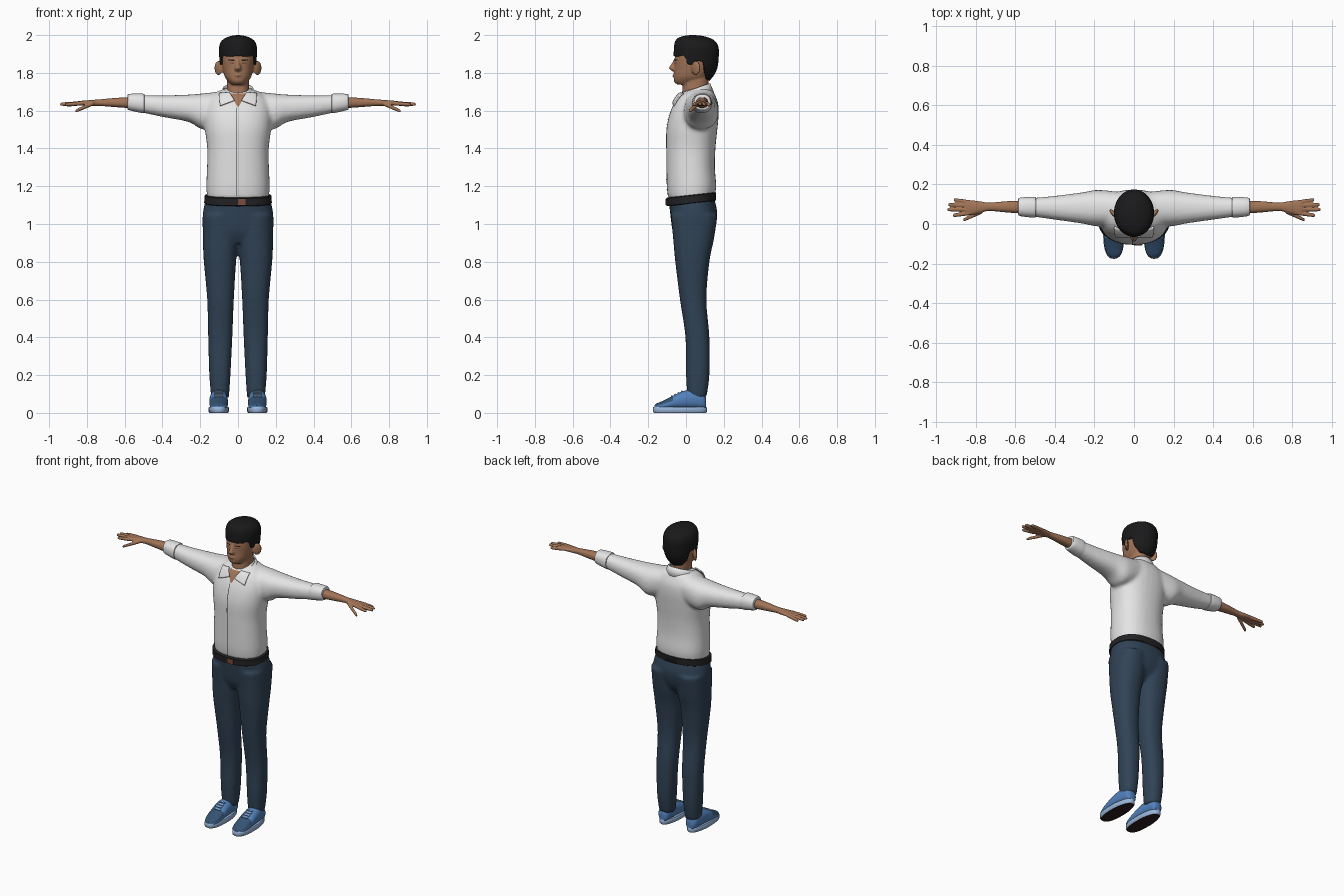
import bpy, bmesh
from math import sin, cos, pi, radians
from mathutils import Matrix, Vector

if "Cube" in bpy.data.objects:
    bpy.data.objects.remove(bpy.data.objects["Cube"])


def material(name, *rgb):
    m = bpy.data.materials.new(name)
    m.use_nodes = True
    m.diffuse_color = (*rgb, 1)
    bsdf = next(n for n in m.node_tree.nodes if n.type == 'BSDF_PRINCIPLED')
    bsdf.inputs["Base Color"].default_value = (*rgb, 1)
    bsdf.inputs["Roughness"].default_value = 0.7
    return m


SKIN = material("skin", .36, .175, .095)
LIP = material("reddish brown", .2, .07, .045)
SHIRT = material("white cloth", .78, .78, .78)
DENIM = material("navy trousers", .03, .056, .092)
HAIR = material("black hair", .01, .01, .011)
BELT = material("black leather", .016, .016, .018)
BLUE = material("shoe blue", .085, .22, .5)
NAVY = material("shoe navy", .035, .085, .17)
PALE = material("pale blue rubber", .32, .47, .7)
SOLE = material("dark sole", .03, .012, .015)


def ring(axis, pos, a0, a1, b0, b1, e=2.3, n=32):
    """Superellipse across an axis; a and b are the other two axes in order."""
    pts = []
    for i in range(n):
        t = 2 * pi * i / n
        c, s = cos(t), sin(t)
        a = (a0 + a1) / 2 + (a1 - a0) / 2 * abs(c) ** (2 / e) * (1 if c > 0 else -1)
        b = (b0 + b1) / 2 + (b1 - b0) / 2 * abs(s) ** (2 / e) * (1 if s > 0 else -1)
        p = [a, b]
        p.insert("xyz".index(axis), pos)
        pts.append(p)
    return pts


def resample(rows, k=4):
    """Smooth interpolation between table rows."""
    out = []
    for i in range(len(rows) - 1):
        p0, p1, p2 = rows[max(i - 1, 0)], rows[i], rows[i + 1]
        p3 = rows[min(i + 2, len(rows) - 1)]
        for j in range(k):
            t = j / k
            out.append([b + t / 2 * (c - a + t * (2*a - 5*b + 4*c - d + t * (3*(b - c) + d - a)))
                        for a, b, c, d in zip(p0, p1, p2, p3)])
    return out + [list(rows[-1])]


def loft(bm, axis, rows, e=2.3, k=4, flip=False, n=32):
    loops = []
    for row in resample(rows, k):
        pts = ring(axis, *row, e=e, n=n)
        loops.append([bm.verts.new((-x if flip else x, y, z)) for x, y, z in pts])
    for lo, hi in zip(loops, loops[1:]):
        for i in range(n):
            bm.faces.new((lo[i], lo[(i + 1) % n], hi[(i + 1) % n], hi[i]))
    bm.faces.new(loops[0][::-1])
    bm.faces.new(loops[-1])


def finish(bm, name, *mats, voxel=0, smooth=4, mirror=False, rule=None, recalc=True):
    if recalc:
        bmesh.ops.recalc_face_normals(bm, faces=bm.faces[:])
    if rule:
        for f in bm.faces:
            f.material_index = rule(f)
    me = bpy.data.meshes.new(name)
    bm.to_mesh(me)
    bm.free()
    for m in mats:
        me.materials.append(m)
    me.shade_smooth()
    me.set_sharp_from_angle(angle=radians(45))
    ob = bpy.data.objects.new(name, me)
    bpy.context.collection.objects.link(ob)
    if voxel:
        r = ob.modifiers.new("blend", 'REMESH')
        r.mode, r.voxel_size, r.use_smooth_shade = 'VOXEL', voxel, True
        s = ob.modifiers.new("soften", 'SMOOTH')
        s.factor, s.iterations = 0.5, smooth
    if mirror:
        ob.modifiers.new("mirror", 'MIRROR')
    return ob


def patch(name, corners, target, mat, lift=.003, thick=0, mirror=True, n=10):
    """Thin four-cornered plate (x, z) laid on the front of the target."""
    bm = bmesh.new()
    a, b, c, d = [Vector((x, -.4, z)) for x, z in corners]
    g = [[bm.verts.new(a.lerp(b, i / n).lerp(d.lerp(c, i / n), j / n)) for i in range(n + 1)]
         for j in range(n + 1)]
    for j in range(n):
        for i in range(n):
            bm.faces.new((g[j][i], g[j][i + 1], g[j + 1][i + 1], g[j + 1][i]))
    ob = finish(bm, name, mat, recalc=False)
    w = ob.modifiers.new("wrap", 'SHRINKWRAP')
    w.target, w.wrap_method, w.wrap_mode = target, 'PROJECT', 'ABOVE_SURFACE'
    w.use_project_y, w.use_positive_direction, w.offset = True, True, lift
    if thick:
        ob.modifiers.new("thickness", 'SOLIDIFY').thickness = thick
    if mirror:
        ob.modifiers.new("mirror", 'MIRROR')
    return ob


# Shirt: torso and both sleeves blended together
bm = bmesh.new()
loft(bm, 'z', [(z, -w, w, f, b) for z, w, f, b in [
    (1.135, .163, -.095, .15), (1.2, .168, -.102, .16), (1.3, .164, -.104, .153),
    (1.4, .163, -.105, .156), (1.5, .175, -.104, .166), (1.58, .18, -.088, .173),
    (1.64, .17, -.063, .17), (1.68, .14, -.038, .155), (1.705, .1, -.005, .14),
    (1.722, .05, .03, .11)]])
for flip in (False, True):
    loft(bm, 'x', [(.06, .0, .16, 1.54, 1.705), (.18, -.012, .172, 1.5, 1.692),
                   (.26, .002, .16, 1.54, 1.685), (.4, .022, .142, 1.567, 1.681),
                   (.53, .04, .13, 1.595, 1.683)], flip=flip)
shirt = finish(bm, "shirt", SHIRT, voxel=.01, smooth=7)

# Rolled cuffs
bm = bmesh.new()
loft(bm, 'x', [(.495, .038, .132, 1.59, 1.685), (.505, .032, .137, 1.587, 1.69),
               (.575, .04, .133, 1.602, 1.689), (.585, .05, .123, 1.61, 1.68)], k=3)
finish(bm, "rolled_cuffs", SHIRT, mirror=True)

# Collar band, open at the front and higher at the back
bm = bmesh.new()
rows = []
for r, z in ((.098, 1.665), (.086, 1.695), (.077, 1.716)):
    row = []
    for i in range(41):
        a = radians(22 + 316 * i / 40)
        row.append(bm.verts.new((r * sin(a), .047 - r * cos(a), z - .028 * cos(a))))
    rows.append(row)
for lo, hi in zip(rows, rows[1:]):
    for i in range(40):
        bm.faces.new((lo[i], lo[i + 1], hi[i + 1], hi[i]))
collar = finish(bm, "collar_band", SHIRT)
m = collar.modifiers.new("thickness", 'SOLIDIFY')
m.thickness, m.offset = .008, 0

# Open neck, collar points and front seam
patch("open_neck", [(0, 1.62), (.004, 1.62), (.04, 1.688), (0, 1.688)], shirt, SKIN)
patch("collar_points", [(.018, 1.65), (.092, 1.622), (.096, 1.685), (.045, 1.69)],
      shirt, SHIRT, lift=.012, thick=.008)
patch("front_seam", [(-.008, 1.15), (-.004, 1.15), (-.004, 1.615), (-.008, 1.615)],
      shirt, BELT, lift=.002, mirror=False, n=24)

# Trousers
bm = bmesh.new()
loft(bm, 'z', [(.9, -.15, .15, -.04, .1), (.96, -.184, .184, -.07, .145),
               (1.05, -.187, .187, -.083, .166), (1.135, -.17, .17, -.092, .15)])
for flip in (False, True):
    loft(bm, 'z', [(.08, .048, .142, .008, .108), (.2, .04, .152, 0, .124),
                   (.4, .03, .158, -.003, .124), (.6, .022, .163, -.032, .108),
                   (.8, .01, .181, -.057, .124), (.92, -.004, .186, -.068, .148),
                   (1.05, 0, .185, -.08, .168)], flip=flip)
trousers = finish(bm, "trousers", DENIM, voxel=.01, smooth=5)

# Belt and buckle
bm = bmesh.new()
loft(bm, 'z', [(z, -w, w, f, b) for z, w, f, b in [
    (1.108, .172, -.098, .153), (1.112, .179, -.104, .158),
    (1.15, .177, -.105, .16), (1.154, .17, -.098, .154)]], k=1, n=48)
for v in bm.verts:
    v.co.z += .11 * (v.co.y - .03)
finish(bm, "belt", BELT)
bm = bmesh.new()
bmesh.ops.create_cube(bm, size=1, matrix=Matrix.Translation((.02, -.105, 1.116))
                      @ Matrix.Diagonal((.04, .008, .032, 1)))
finish(bm, "buckle", LIP)

# Shoes, mirrored from the left one
bm = bmesh.new()
loft(bm, 'z', [(z, .048 + d, .156 - d, -.176 + d, .111 - d) for z, d in
               ((0, .006), (.006, .001), (.026, 0), (.032, .004))], e=2.6, k=1, n=40)
for v in bm.verts:
    if v.co.y > 0:
        v.co.x += (.1 - v.co.x) * v.co.y * 1.8
finish(bm, "shoe_soles", PALE, SOLE, mirror=True,
       rule=lambda f: int(f.normal.z < -.9))
bm = bmesh.new()
loft(bm, 'y', [(.107, .078, .122, .02, .08), (.09, .064, .138, .02, .105),
               (.04, .058, .146, .02, .124), (-.02, .055, .151, .02, .114),
               (-.07, .053, .152, .02, .09), (-.12, .055, .148, .015, .065),
               (-.155, .066, .134, .015, .05), (-.168, .085, .115, .02, .04)])
finish(bm, "shoe_uppers", BLUE, NAVY, mirror=True,
       rule=lambda f: int(f.calc_center_median().y < -.075 and f.normal.z > .25))

# Laces
bm = bmesh.new()
for i in range(4):
    y, z = -.022 - .018 * i, .115 - .0085 * i
    bmesh.ops.create_cube(bm, size=1, matrix=Matrix.Translation((.102, y, z))
                          @ Matrix.Rotation(.42, 4, 'X') @ Matrix.Diagonal((.045, .008, .006, 1)))
finish(bm, "laces", PALE, mirror=True)

# Ankles
bm = bmesh.new()
loft(bm, 'z', [(.06, .065, .135, .015, .1), (.15, .06, .135, .02, .1)])
finish(bm, "ankles", SKIN, mirror=True)

# Forearms and hands with spread fingers
bm = bmesh.new()
loft(bm, 'x', [(.55, .052, .118, 1.612, 1.672), (.64, .058, .115, 1.618, 1.668),
               (.73, .066, .108, 1.625, 1.66), (.77, .058, .113, 1.625, 1.657),
               (.82, .046, .12, 1.627, 1.653), (.85, .05, .118, 1.629, 1.65)])
fingers = [(.825, .056, .915, .043, 1.632), (.83, .074, .942, .073, 1.634),
           (.83, .092, .938, .098, 1.634), (.825, .109, .91, .122, 1.63),
           (.765, .064, .862, .02, 1.597)]
for x0, y0, x1, y1, z1 in fingers:
    rows = []
    for t, r in ((0, .011), (.5, .0105), (.9, .009), (1, .005)):
        x, y, z = x0 + (x1 - x0) * t, y0 + (y1 - y0) * t, 1.639 + (z1 - 1.639) * t
        rows.append((x, y - r, y + r, z - r, z + r))
    loft(bm, 'x', rows, e=2, n=14)
finish(bm, "forearms_and_hands", SKIN, voxel=.004, smooth=2, mirror=True)

# Head with neck, nose and ears
bm = bmesh.new()
loft(bm, 'z', [(z, -w, w, f, b) for z, w, f, b in [
    (1.738, .036, -.045, .06), (1.752, .05, -.062, .09), (1.78, .07, -.065, .12),
    (1.82, .081, -.062, .145), (1.86, .087, -.062, .156), (1.9, .09, -.056, .158),
    (1.95, .08, -.042, .145), (1.98, .045, 0, .1)]], e=2.2)
loft(bm, 'z', [(1.64, -.07, .07, -.02, .12), (1.7, -.06, .06, -.02, .118),
               (1.8, -.06, .06, -.01, .12)])
loft(bm, 'z', [(1.808, -.012, .012, -.07, -.04), (1.818, -.019, .019, -.085, -.04),
               (1.828, -.017, .017, -.09, -.04), (1.85, -.011, .011, -.076, -.04),
               (1.872, -.008, .008, -.064, -.04)], e=2, n=16)
loft(bm, 'z', [(1.774, -.012, .012, -.06, -.04), (1.784, -.024, .024, -.071, -.04),
               (1.796, -.012, .012, -.064, -.04)], e=2, n=16)
for s in (-1, 1):
    bmesh.ops.create_uvsphere(bm, u_segments=20, v_segments=12, radius=1,
                              matrix=Matrix.Translation((s * .103, .052, 1.826))
                              @ Matrix.Rotation(s * -.75, 4, 'Z')
                              @ Matrix.Diagonal((.011, .03, .039, 1)))
head = finish(bm, "head", SKIN, voxel=.005, smooth=4)

# Painted face details
patch("eyebrows", [(.017, 1.863), (.05, 1.865), (.052, 1.87), (.017, 1.87)], head, HAIR, lift=.002)
patch("eyes", [(.02, 1.848), (.046, 1.849), (.044, 1.854), (.022, 1.854)], head, LIP, lift=.002)
patch("mouth", [(0, 1.782), (.022, 1.784), (.022, 1.786), (0, 1.787)], head, LIP, lift=.002)

# Hair: a cap whose lower edge follows the hairline, sideburns and nape
profile = resample([(1.75, .066, -.05, .118), (1.79, .082, -.06, .15), (1.83, .094, -.063, .167),
                    (1.88, .099, -.065, .173), (1.93, .101, -.064, .173), (1.965, .09, -.058, .157),
                    (1.985, .066, -.042, .125), (1.997, .03, -.005, .08), (2, .002, .03, .04)], 6)
hairline = [(0, 1.89), (35, 1.885), (52, 1.895), (62, 1.88), (68, 1.845), (80, 1.842),
            (88, 1.865), (108, 1.86), (118, 1.8), (140, 1.765), (180, 1.757)]


def lookup(table, x):
    for a, b in zip(table, table[1:]):
        if x <= b[0]:
            t = (x - a[0]) / (b[0] - a[0])
            return [p + (q - p) * t for p, q in zip(a, b)]
    return table[-1]


bm = bmesh.new()
rows, N, M = [], 80, 28
for j in range(M + 1):
    row = []
    for i in range(N):
        deg = 360 * i / N
        low = lookup(hairline, min(deg, 360 - deg))[1]
        z = low + (2 - low) * sin(j / M * pi / 2)
        _, w, f, b = lookup(profile, z)
        a = radians(deg)
        row.append(bm.verts.new((w * sin(a), (f + b) / 2 - (b - f) / 2 * cos(a), z)))
    rows.append(row)
for lo, hi in zip(rows, rows[1:]):
    for i in range(N):
        bm.faces.new((lo[i], lo[(i + 1) % N], hi[(i + 1) % N], hi[i]))
bm.faces.new(rows[-1])
hair = finish(bm, "hair", HAIR, recalc=False)
hair.modifiers.new("thickness", 'SOLIDIFY').thickness = .012
